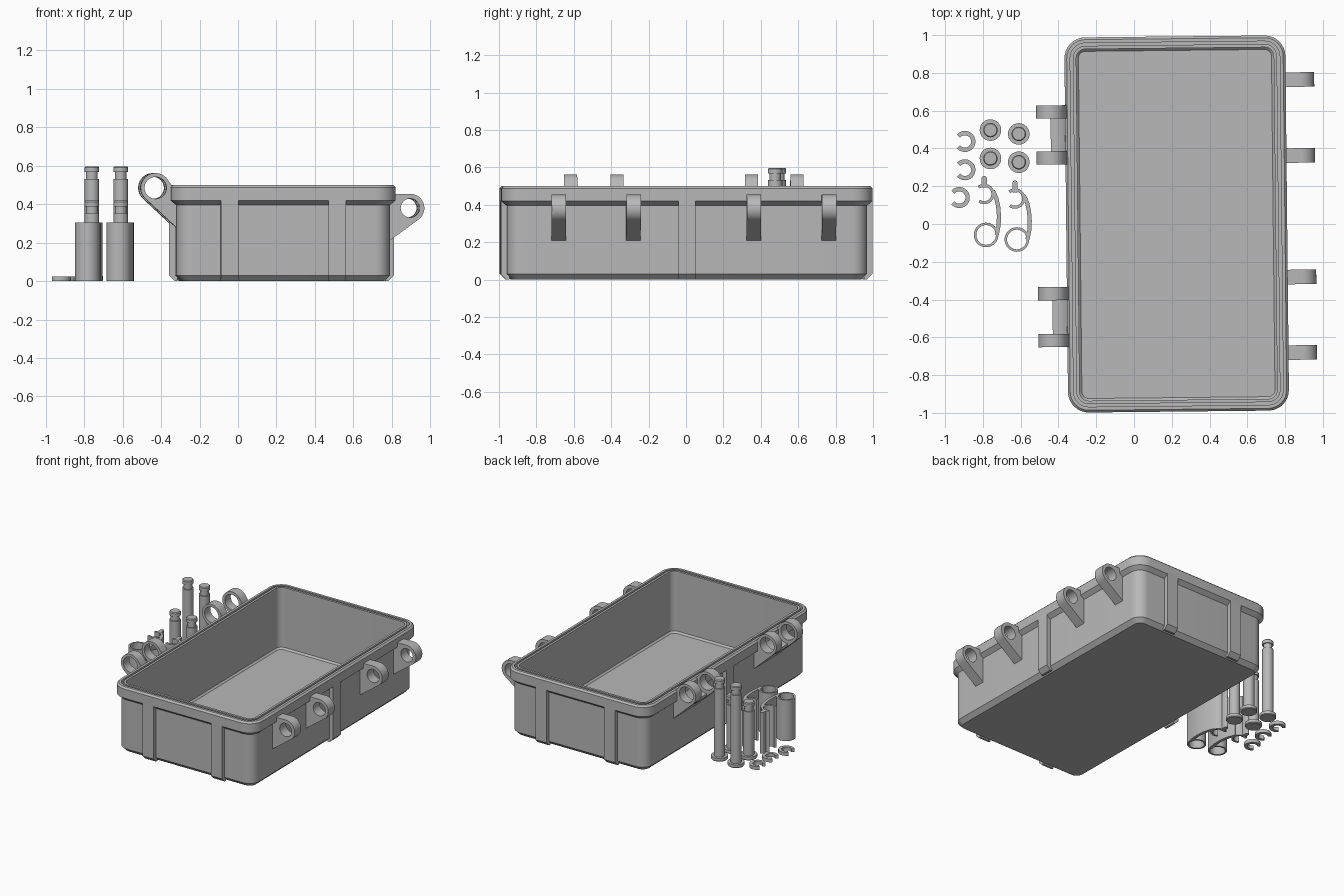
import bpy, bmesh
from math import sin, cos, radians, pi
from mathutils import Matrix, Vector

cube = bpy.data.objects.get("Cube")
if cube:
    bpy.data.objects.remove(cube, do_unlink=True)

GREY = (0.48, 0.48, 0.48, 1)
mat = bpy.data.materials.new("plain_grey")
mat.use_nodes = True
mat.diffuse_color = GREY
mat.node_tree.nodes["Principled BSDF"].inputs["Base Color"].default_value = GREY

HW, HL = 0.585, 0.993          # rim half width and half length
BOX = Matrix.Translation((0.226, 0, 0)) @ Matrix.Rotation(radians(0.6), 4, 'Z')
UPRIGHT = Matrix.Rotation(pi / 2, 4, 'X')


def turn(deg):
    return Matrix.Rotation(radians(deg), 4, 'Z')


def finish(name, bm, matrix=Matrix()):
    """Weld, orient, shade and link a finished bmesh."""
    bmesh.ops.transform(bm, matrix=matrix, verts=bm.verts)
    bmesh.ops.remove_doubles(bm, verts=bm.verts, dist=0.0002)
    bmesh.ops.recalc_face_normals(bm, faces=bm.faces)
    mesh = bpy.data.meshes.new(name)
    bm.to_mesh(mesh)
    bm.free()
    mesh.materials.clear()
    mesh.materials.append(mat)
    mesh.shade_smooth()
    mesh.set_sharp_from_angle(angle=radians(30))
    obj = bpy.data.objects.new(name, mesh)
    bpy.context.collection.objects.link(obj)
    return obj


def loft(name, loops, matrix=Matrix()):
    """Skin a stack of equal loops and cap both ends."""
    bm = bmesh.new()
    rings = [[bm.verts.new(p) for p in loop] for loop in loops]
    n = len(rings[0])
    for a, b in zip(rings, rings[1:]):
        for i in range(n):
            j = (i + 1) % n
            bm.faces.new((a[i], a[j], b[j], b[i]))
    bm.faces.new(rings[0])
    bm.faces.new(rings[-1])
    return finish(name, bm, matrix)


def prism(name, outlines, depth, matrix):
    """Extrude flat outlines, with inner ones as holes, centred on the plane."""
    curve = bpy.data.curves.new(name + "_outline", 'CURVE')
    curve.dimensions = '2D'
    curve.fill_mode = 'BOTH'
    curve.extrude = depth / 2
    for points in outlines:
        spline = curve.splines.new('POLY')
        spline.points.add(len(points) - 1)
        for sp, (x, y) in zip(spline.points, points):
            sp.co = (x, y, 0, 1)
        spline.use_cyclic_u = True
    temp = bpy.data.objects.new(name + "_outline", curve)
    bpy.context.collection.objects.link(temp)
    graph = bpy.context.evaluated_depsgraph_get()
    mesh = bpy.data.meshes.new_from_object(temp.evaluated_get(graph))
    bm = bmesh.new()
    bm.from_mesh(mesh)
    bpy.data.objects.remove(temp, do_unlink=True)
    bpy.data.meshes.remove(mesh)
    return finish(name, bm, matrix)


def arc(cx, cy, r, start, end, n=24):
    angles = [radians(start + (end - start) * i / n) for i in range(n + 1)]
    return [(cx + r * cos(a), cy + r * sin(a)) for a in angles]


def circle(cx, cy, r, n=40):
    return arc(cx, cy, r, 0, 360, n)[:-1]


def ribbon(path, width):
    """Outline of a band of constant width along a path."""
    pts = [Vector(p) for p in path]
    left, right = [], []
    for i, p in enumerate(pts):
        d = (pts[min(i + 1, len(pts) - 1)] - pts[max(i - 1, 0)]).normalized()
        side = Vector((-d.y, d.x)) * width / 2
        left.append(tuple(p + side))
        right.append(tuple(p - side))
    return left + right[::-1]


# Box shell: rounded rectangles given by inset and height
def rounded_loop(inset, z):
    r = max(0.11 - inset, 0.03)
    x, y = HW - inset - r, HL - inset - r
    corners = [(x, y, 0), (-x, y, 90), (-x, -y, 180), (x, -y, 270)]
    return [(px, py, z) for cx, cy, a in corners
            for px, py in arc(cx, cy, r, a, a + 90, 8)]


SHELL = [(0.06, 0), (0.03, 0.03), (0.03, 0.395), (0, 0.42), (0, 0.488),
         (0.012, 0.5), (0.03, 0.5), (0.03, 0.47), (0.045, 0.47), (0.045, 0.5),
         (0.062, 0.5), (0.062, 0.055), (0.074, 0.043)]
loft("box_shell", [rounded_loop(d, z) for d, z in SHELL], BOX)

# Ribs on all four walls, running up into the rim
for side, reach, offsets in (("front", HL, (-0.28, 0.28)), ("back", HL, (-0.28, 0.28)),
                             ("left", HW, (0,)), ("right", HW, (0,))):
    angle = {"front": -90, "back": 90, "left": 0, "right": 180}[side]
    outline = [(reach - 0.045, 0), (reach - 0.03, 0), (reach, 0.03),
               (reach, 0.43), (reach - 0.045, 0.43)]
    for off in offsets:
        prism(side + "_rib", [outline], 0.092,
              BOX @ turn(angle) @ Matrix.Translation((0, off, 0)) @ UPRIGHT)


# Lugs: a ring on an arm that tapers down to the wall
LUG_X, WALL = 0.662, HW - 0.03


def lug(name, y, cz, radius, hole, start, end, top, bottom, width, angle):
    outline = arc(LUG_X, cz, radius, start, end)
    outline += [(WALL, bottom), (0.54, bottom), (0.56, 0.44), (0.575, top)]
    prism(name, [outline, circle(LUG_X, cz, hole)], width,
          BOX @ turn(angle) @ Matrix.Translation((0, y, 0)) @ UPRIGHT)


for y in (-0.687, -0.287, 0.356, 0.758):
    lug("latch_lug", y, 0.38, 0.074, 0.049, 90, -54, 0.453, 0.21, 0.077, 0)
for y in (-0.61, -0.362, 0.357, 0.6):
    lug("hinge_lug", -y, 0.485, 0.077, 0.057, 150, -47, 0.495, 0.28, 0.07, 180)

# Webs joining each pair of hinge lugs
web = [(0.54, 0.28), (WALL, 0.28), (LUG_X, 0.38)]
web += arc(LUG_X, 0.485, 0.086, 270, 207, 10) + [(0.56, 0.44)]
for y in (-0.486, 0.478):
    prism("hinge_web", [web], 0.2,
          BOX @ turn(180) @ Matrix.Translation((0, -y, 0)) @ UPRIGHT)


# Loose hinge and latch pins: flanged foot, shaft, grooved tip
def pin(name, x, y, height):
    profile = [(0.053, 0), (0.057, 0.005), (0.057, 0.026), (0.038, 0.026),
               (0.038, height - 0.065), (0.03, height - 0.065),
               (0.03, height - 0.03), (0.038, height - 0.03),
               (0.038, height - 0.006), (0.033, height)]
    loft(name, [[(px, py, z) for px, py in circle(x, y, r, 32)] for r, z in profile])


for x, y in ((-0.76, 0.497), (-0.61, 0.477)):
    pin("long_pin", x, y, 0.597)
    pin("short_pin", x, y - 0.15, 0.418)

# Loose retaining clips
for x, y in ((-0.895, 0.437), (-0.895, 0.287), (-0.925, 0.14)):
    prism("retaining_clip", [ribbon(arc(x, y, 0.044, -140, 140, 32), 0.023)],
          0.025, Matrix.Translation((0, 0, 0.0125)))

# Loose latches standing on end: ring, curved arm, hook and thumb tab
LATCH_H = 0.305
for x, y in ((-0.783, -0.058), (-0.62, -0.082)):
    place = Matrix.Translation((x, y, LATCH_H / 2))
    arm = [(0.056, 0), (0.066, 0.05), (0.068, 0.1), (0.064, 0.15),
           (0.054, 0.195), (0.035, 0.235)]
    tab = [(0.004, 0.25), (0.004, 0.298)] + arc(-0.01, 0.298, 0.014, 0, 180, 8) + [(-0.024, 0.25)]
    prism("latch_ring", [circle(0, 0, 0.065), circle(0, 0, 0.052)], LATCH_H, place)
    prism("latch_arm", [ribbon(arm, 0.022)], LATCH_H, place)
    prism("latch_hook", [ribbon(arc(-0.01, 0.217, 0.046, -125, 130), 0.016)], LATCH_H, place)
    prism("latch_tab", [tab], LATCH_H, place)
